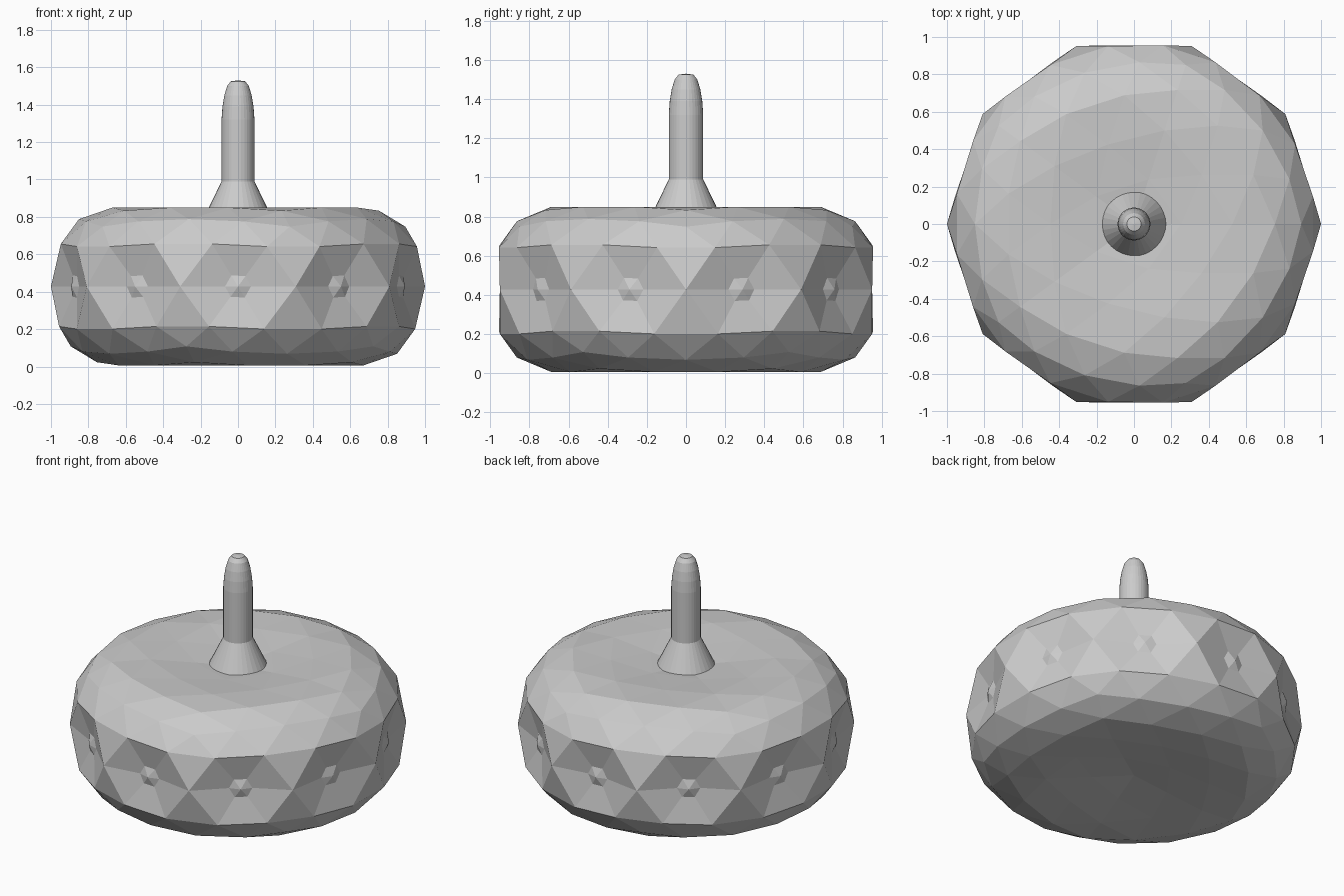
import bpy, bmesh, math
from mathutils import Vector

if "Cube" in bpy.data.objects:
    bpy.data.objects.remove(bpy.data.objects["Cube"])

MID = 0.428


def new_object(name, bm):
    mesh = bpy.data.meshes.new(name)
    bm.to_mesh(mesh)
    bm.free()
    obj = bpy.data.objects.new(name, mesh)
    bpy.context.collection.objects.link(obj)
    return obj


# Height profile: sphere height -> flattened, slightly dished height
PROFILE = [(0, 0), (.25, .213), (.447, .32), (.526, .36), (.70, .42),
           (.80, .428), (.95, .41), (1.001, .375)]


def flatten(z):
    a = abs(z)
    for (x0, y0), (x1, y1) in zip(PROFILE, PROFILE[1:]):
        if a <= x1:
            return math.copysign(y0 + (y1 - y0) * (a - x0) / (x1 - x0), z)
    return math.copysign(PROFILE[-1][1], z)


# Faceted body from a flattened icosphere
bm = bmesh.new()
bmesh.ops.create_icosphere(bm, subdivisions=3, radius=1)
centres = []
for v in bm.verts:
    if abs(v.co.z) < 0.01:
        step = (math.degrees(math.atan2(v.co.y, v.co.x)) - 18) / 36
        if abs(step - round(step)) < 0.1:
            centres.append(v)
            v.co *= 0.905
    v.co.z = flatten(v.co.z)

# Small six-sided studs in the sunken hexagons around the rim
spots = [v.co.copy() for v in centres]
bmesh.ops.bevel(bm, geom=centres, offset=0.07, offset_type='OFFSET',
                segments=1, affect='VERTICES')
for p in spots:
    out = Vector((p.x, p.y, 0)).normalized()
    face = min((f for f in bm.faces if len(f.verts) == 6),
               key=lambda f: (f.calc_center_median() - p).length)
    poked = bmesh.ops.poke(bm, faces=[face])
    poked['verts'][0].co += out * 0.02
bmesh.ops.translate(bm, verts=bm.verts, vec=(0, 0, MID))
new_object("faceted_body", bm)

# Turned stem with flared foot and rounded tip
STEM = [(.18, .80), (.088, .99), (.088, 1.32), (.083, 1.39), (.073, 1.45),
        (.058, 1.50), (.038, 1.525), (0, 1.53)]
SIDES = 32
bm = bmesh.new()
rings = [[bm.verts.new((r * math.cos(2 * math.pi * i / SIDES),
                        r * math.sin(2 * math.pi * i / SIDES), z))
          for i in range(SIDES)] for r, z in STEM]
for lo, hi in zip(rings, rings[1:]):
    for i in range(SIDES):
        j = (i + 1) % SIDES
        bm.faces.new((lo[i], lo[j], hi[j], hi[i]))
bm.faces.new(rings[0][::-1])
bmesh.ops.remove_doubles(bm, verts=bm.verts, dist=0.0001)
new_object("stem", bm)
